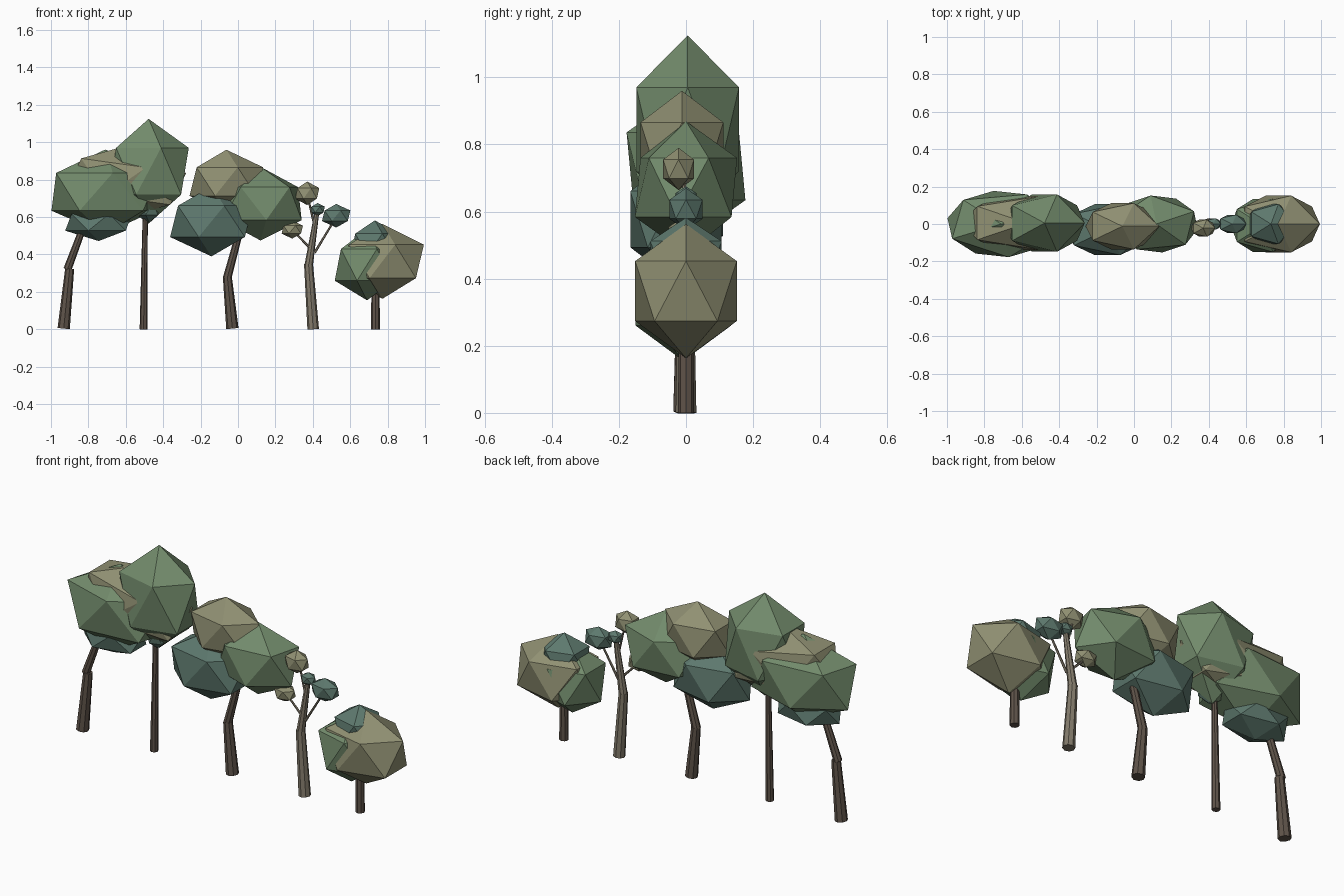
import bpy, bmesh
from math import radians
from mathutils import Matrix, Vector

if "Cube" in bpy.data.objects:
    bpy.data.objects.remove(bpy.data.objects["Cube"])


def material(name, rgb):
    m = bpy.data.materials.new(name)
    m.diffuse_color = (*rgb, 1)
    m.use_nodes = True
    m.node_tree.nodes["Principled BSDF"].inputs["Base Color"].default_value = m.diffuse_color
    return m


GREEN = material("leaf_green", (0.17, 0.26, 0.15))
TEAL = material("leaf_teal", (0.11, 0.19, 0.155))
KHAKI = material("leaf_khaki", (0.28, 0.28, 0.17))
BROWN = material("bark_brown", (0.115, 0.088, 0.068))
PALE = material("bark_pale", (0.23, 0.20, 0.15))


def finish(bm, name, mat):
    mesh = bpy.data.meshes.new(name)
    bm.to_mesh(mesh)
    bm.free()
    mesh.materials.append(mat)
    ob = bpy.data.objects.new(name, mesh)
    bpy.context.collection.objects.link(ob)


# Foliage clump: flat-faced 20-sided ball, spun about z, stretched, then tilted about y
def clump(name, mat, centre, size, spin=0, tilt=0):
    bm = bmesh.new()
    bmesh.ops.create_icosphere(bm, subdivisions=1, radius=1)
    m = (Matrix.Translation(centre) @ Matrix.Rotation(radians(tilt), 4, 'Y')
         @ Matrix.Diagonal((*size, 1)) @ Matrix.Rotation(radians(spin), 4, 'Z'))
    bm.transform(m)
    finish(bm, name, mat)


# Tapered log between two points given as (x, z) at a depth y
def log(name, mat, a, b, r1, r2, y=0.0, sides=8):
    p, q = Vector((a[0], y, a[1])), Vector((b[0], y, b[1]))
    d = q - p
    bm = bmesh.new()
    bmesh.ops.create_cone(bm, cap_ends=True, segments=sides,
                          radius1=r1, radius2=r2, depth=d.length)
    rot = d.to_track_quat('Z', 'Y').to_matrix().to_4x4()
    bm.transform(Matrix.Translation((p + q) / 2) @ rot)
    finish(bm, name, mat)


# Leaning tree at the far left
log("left_trunk_lower", BROWN, (-0.932, 0.004), (-0.90, 0.325), 0.033, 0.024, -0.005)
log("left_trunk_upper", BROWN, (-0.912, 0.32), (-0.80, 0.62), 0.022, 0.017, -0.005)
clump("left_green_foliage", GREEN, (-0.71, 0, 0.735), (0.326, 0.2, 0.226), -10)
clump("left_khaki_foliage", KHAKI, (-0.6, 0.005, 0.79), (0.35, 0.17, 0.2), 0, 8)
clump("left_teal_foliage", TEAL, (-0.745, 0, 0.572), (0.2, 0.13, 0.1))

# Tall straight tree
log("tall_trunk", BROWN, (-0.505, 0), (-0.495, 0.68), 0.021, 0.013)
clump("tall_green_foliage", GREEN, (-0.478, 0.005, 0.845), (0.24, 0.18, 0.28))
clump("tall_teal_foliage", TEAL, (-0.475, -0.01, 0.645), (0.065, 0.06, 0.075))

# Bent tree in the middle
log("middle_trunk_lower", BROWN, (-0.03, 0.004), (-0.057, 0.28), 0.033, 0.024, -0.005)
log("middle_trunk_upper", BROWN, (-0.059, 0.27), (0.03, 0.6), 0.023, 0.017, -0.005)
clump("middle_khaki_foliage", KHAKI, (-0.062, -0.012, 0.79), (0.22, 0.145, 0.17))
clump("middle_green_foliage", GREEN, (0.12, 0, 0.672), (0.25, 0.172, 0.197), 170)
clump("middle_teal_foliage", TEAL, (-0.142, -0.03, 0.577), (0.247, 0.16, 0.187))

# Slender branching tree with small tufts
log("slender_trunk_lower", PALE, (0.402, 0), (0.377, 0.35), 0.031, 0.024)
log("slender_trunk_upper", PALE, (0.377, 0.335), (0.424, 0.64), 0.023, 0.012)
for i, (a, b) in enumerate([((0.41, 0.41), (0.29, 0.53)),
                            ((0.41, 0.41), (0.525, 0.60)),
                            ((0.415, 0.53), (0.37, 0.72))]):
    log(f"slender_branch_{i + 1}", PALE, a, b, 0.007, 0.005, -0.005, 6)
clump("slender_khaki_tuft_high", KHAKI, (0.37, -0.022, 0.727), (0.072, 0.054, 0.063))
clump("slender_khaki_tuft_low", KHAKI, (0.29, -0.01, 0.533), (0.064, 0.05, 0.048))
clump("slender_teal_tuft_top", TEAL, (0.425, 0, 0.64), (0.044, 0.036, 0.035))
clump("slender_teal_tuft_side", TEAL, (0.525, 0, 0.607), (0.085, 0.058, 0.063))

# Short round tree at the right
log("short_trunk", BROWN, (0.735, 0), (0.735, 0.3), 0.024, 0.021)
clump("short_khaki_foliage", KHAKI, (0.772, 0, 0.363), (0.248, 0.178, 0.2))
clump("short_green_foliage", GREEN, (0.69, -0.008, 0.345), (0.193, 0.167, 0.19))
clump("short_teal_foliage", TEAL, (0.732, 0, 0.455), (0.145, 0.125, 0.127))
